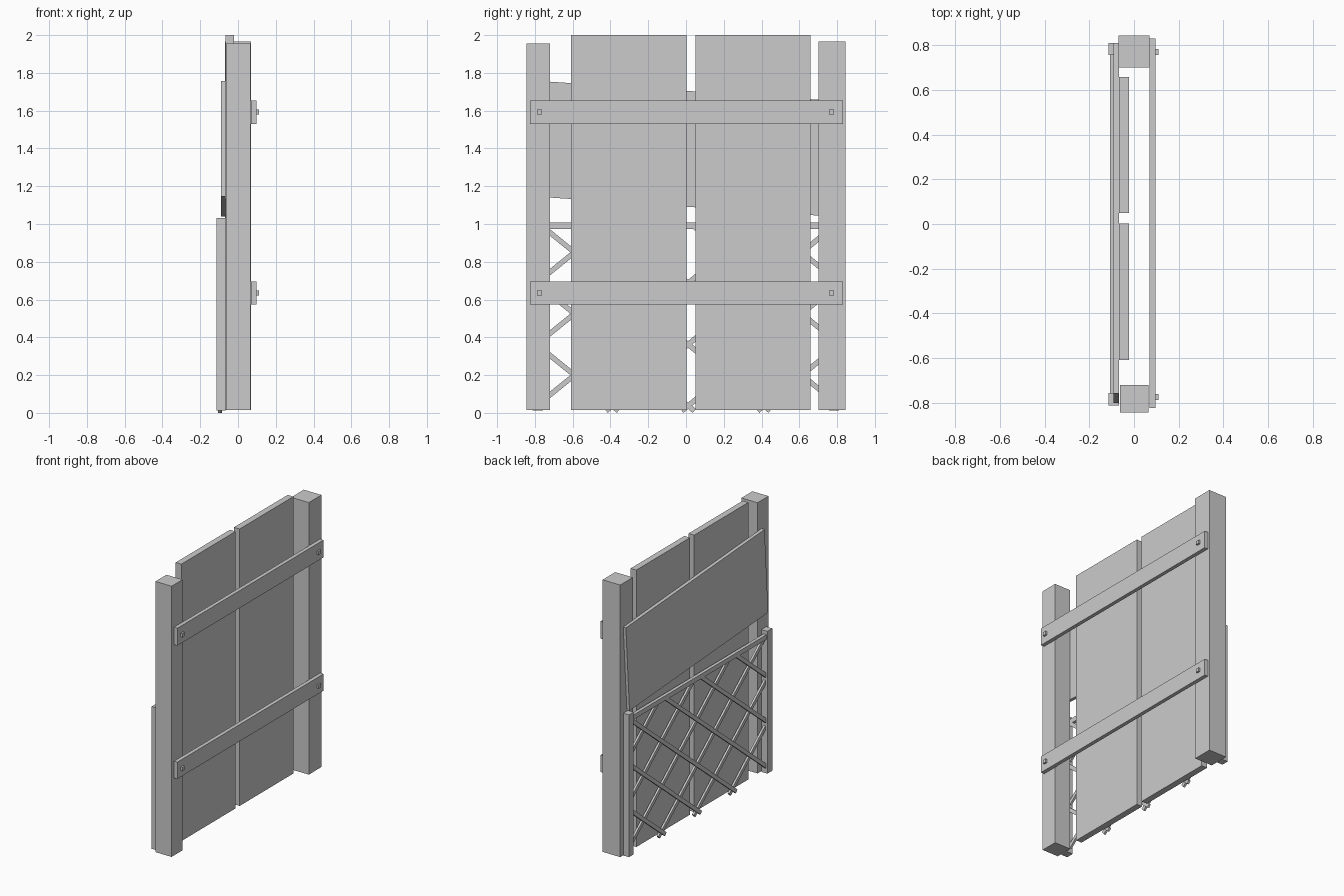
import bpy
from math import atan, sqrt

if "Cube" in bpy.data.objects:
    bpy.data.objects.remove(bpy.data.objects["Cube"])


def box(name, x, y, z):
    """Box from (min, max) pairs on each axis."""
    bpy.ops.mesh.primitive_cube_add(size=1, location=[(a + b) / 2 for a, b in (x, y, z)])
    o = bpy.context.object
    o.name = name
    o.scale = [b - a for a, b in (x, y, z)]
    bpy.ops.object.transform_apply(location=False, rotation=False, scale=True)
    return o


def plank(name, x, center, length, width, angle):
    """Plank in the yz plane, turned about x."""
    cy, cz = center
    o = box(name, x, (cy - length / 2, cy + length / 2), (cz - width / 2, cz + width / 2))
    o.rotation_euler.x = angle
    return o


# main posts
box("front_post", (-0.063, 0.065), (-0.845, -0.72), (0.015, 1.955))
box("back_post", (-0.07, 0.07), (0.702, 0.845), (0.015, 1.965))

# wide panels
box("front_panel", (-0.067, -0.022), (-0.61, 0.003), (0.015, 2.0))
box("back_panel", (-0.067, -0.022), (0.05, 0.658), (0.015, 2.0))

# cross rails with square bolts
for label, z0, z1, zb in (("upper", 1.53, 1.655, 1.592), ("lower", 0.575, 0.695, 0.634)):
    box(label + "_cross_rail", (0.07, 0.097), (-0.825, 0.83), (z0, z1))
    for y in (-0.775, 0.77):
        box(label + "_bolt", (0.09, 0.11), (y - 0.013, y + 0.013), (zb - 0.013, zb + 0.013))

# slanted board
plank("slanted_board", (-0.091, -0.067), (0.005, 1.398), 1.574, 0.612, -0.067)

# trellis frame
for y0, y1 in ((-0.813, -0.757), (0.757, 0.81)):
    box("trellis_post", (-0.115, -0.067), (y0, y1), (0.013, 1.033))
box("trellis_top_rail", (-0.108, -0.084), (-0.8, 0.8), (0.973, 1.007))

# crossing trellis slats, clipped to the frame
SLOPE, STEP = 0.81, 0.325
Y_LIM, Z_LOW, Z_HIGH = 0.785, 0.011, 0.985
for s, z_ref, x in ((SLOPE, 0.14, (-0.106, -0.091)), (-SLOPE, 0.91, (-0.099, -0.084))):
    c = z_ref + s * 0.665
    for k in range(-6, 7):
        base = c + k * STEP
        ya, yb = sorted(((Z_LOW - base) / s, (Z_HIGH - base) / s))
        ya, yb = max(ya, -Y_LIM), min(yb, Y_LIM)
        if yb - ya < 0.06:
            continue
        ym = (ya + yb) / 2
        plank("trellis_slat", x, (ym, base + s * ym), (yb - ya) * sqrt(1 + s * s), 0.027, atan(s))
